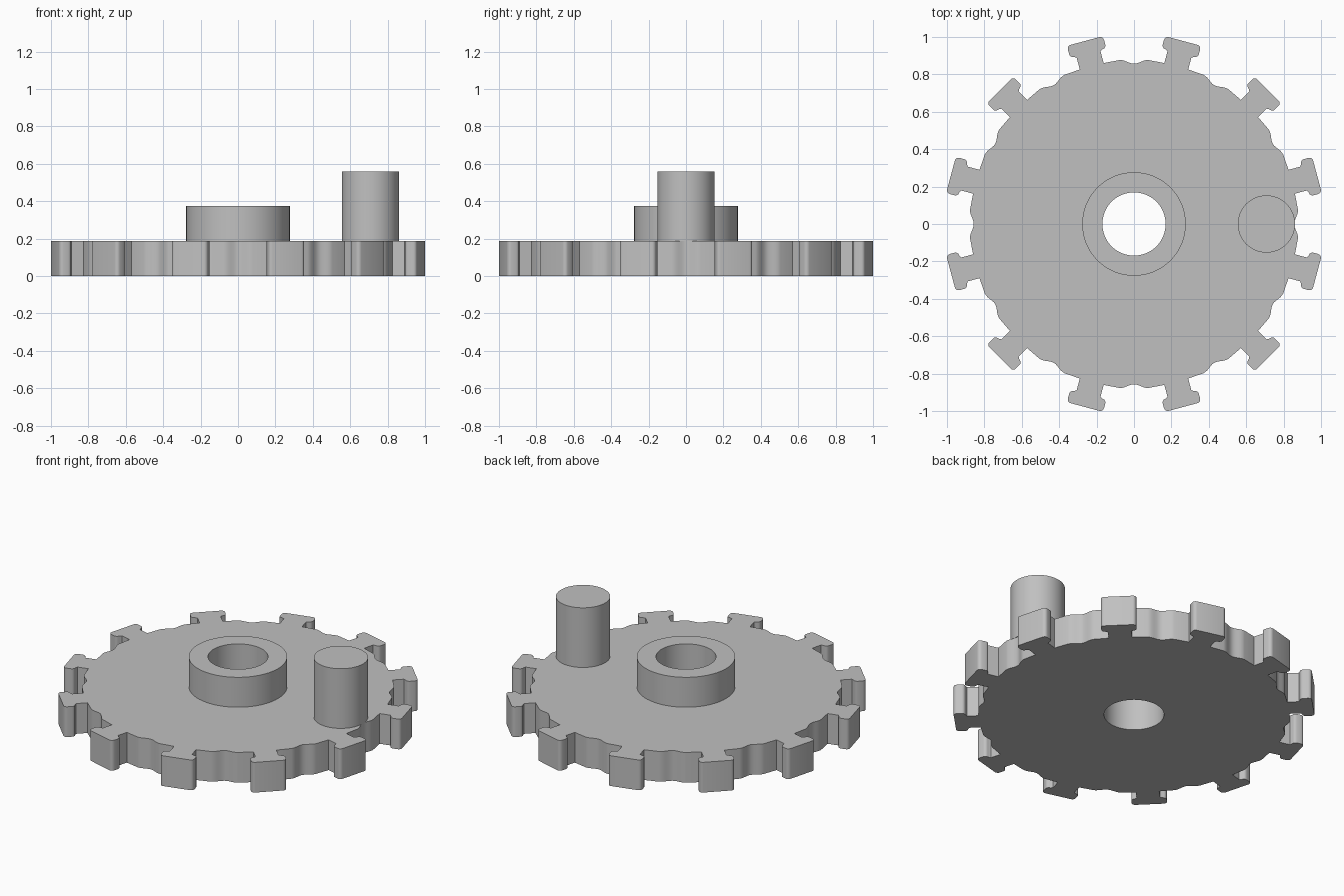
import bpy
import bmesh
import math

cube = bpy.data.objects.get("Cube")
if cube:
    bpy.data.objects.remove(cube)

grey = bpy.data.materials.new("plain grey")
colour = (0.53, 0.53, 0.53, 1)
grey.use_nodes = True
grey.diffuse_color = colour
grey.node_tree.nodes["Principled BSDF"].inputs["Base Color"].default_value = colour

TEETH = 12
STEP = 2 * math.pi / TEETH


def arc(cx, cy, r, start, end, n):
    """Points along an arc, angles in degrees."""
    angles = [math.radians(start + (end - start) * i / n) for i in range(n + 1)]
    return [(cx + r * math.cos(a), cy + r * math.sin(a)) for a in angles]


def circle(r, cx=0, n=64):
    return arc(cx, 0, r, 0, 360, n)[:-1]


def extrude(name, loops, z0, z1):
    """Solid from closed outlines; inner outlines become holes."""
    curve = bpy.data.curves.new(name, 'CURVE')
    curve.dimensions = '2D'
    curve.fill_mode = 'BOTH'
    curve.extrude = (z1 - z0) / 2
    for loop in loops:
        spline = curve.splines.new('POLY')
        spline.points.add(len(loop) - 1)
        for p, (x, y) in zip(spline.points, loop):
            p.co = (x, y, 0, 1)
        spline.use_cyclic_u = True
    temp = bpy.data.objects.new(name + " outline", curve)
    bpy.context.collection.objects.link(temp)
    bpy.context.view_layer.update()
    mesh = bpy.data.meshes.new_from_object(
        temp.evaluated_get(bpy.context.evaluated_depsgraph_get()))
    bpy.data.objects.remove(temp)
    bpy.data.curves.remove(curve)

    bm = bmesh.new()
    bm.from_mesh(mesh)
    bmesh.ops.remove_doubles(bm, verts=bm.verts, dist=1e-5)
    bmesh.ops.translate(bm, verts=bm.verts, vec=(0, 0, (z0 + z1) / 2))
    bmesh.ops.recalc_face_normals(bm, faces=bm.faces)
    bm.to_mesh(mesh)
    bm.free()
    mesh.name = name
    mesh.materials.clear()
    mesh.materials.append(grey)
    obj = bpy.data.objects.new(name, mesh)
    bpy.context.collection.objects.link(obj)
    bpy.ops.object.select_all(action='DESELECT')
    obj.select_set(True)
    bpy.context.view_layer.objects.active = obj
    bpy.ops.object.shade_smooth_by_angle(angle=math.radians(25))
    return obj


# Half a T-shaped tooth pointing along +x, from root to outer face
half = [(0.873, 0.066), (0.938, 0.066)]
half += arc(0.966, 0.08, 0.02, 180, 90, 4)
half += arc(0.993, 0.08, 0.02, 90, 0, 4)
tooth = [(x, -y) for x, y in half] + half[::-1]

# Shallow scallop in the middle of the gap after the tooth
scallop = []
for i in range(-6, 7):
    a = STEP / 2 + math.radians(5) * i / 6
    r = 0.857 + 0.023 * (1 - math.cos(math.pi * i / 6)) / 2
    scallop.append((r * math.cos(a), r * math.sin(a)))

# Full rim outline
rim = []
for k in range(TEETH):
    a = (k + 0.5) * STEP
    c, s = math.cos(a), math.sin(a)
    rim += [(x * c - y * s, x * s + y * c) for x, y in tooth + scallop]

# Toothed plate, hub ring and off-centre crank pin
extrude("toothed_plate", [rim, circle(0.169)], 0, 0.188)
extrude("hub_ring", [circle(0.277), circle(0.169)], 0.188, 0.374)
extrude("crank_pin", [circle(0.153, 0.708)], 0.188, 0.559)
